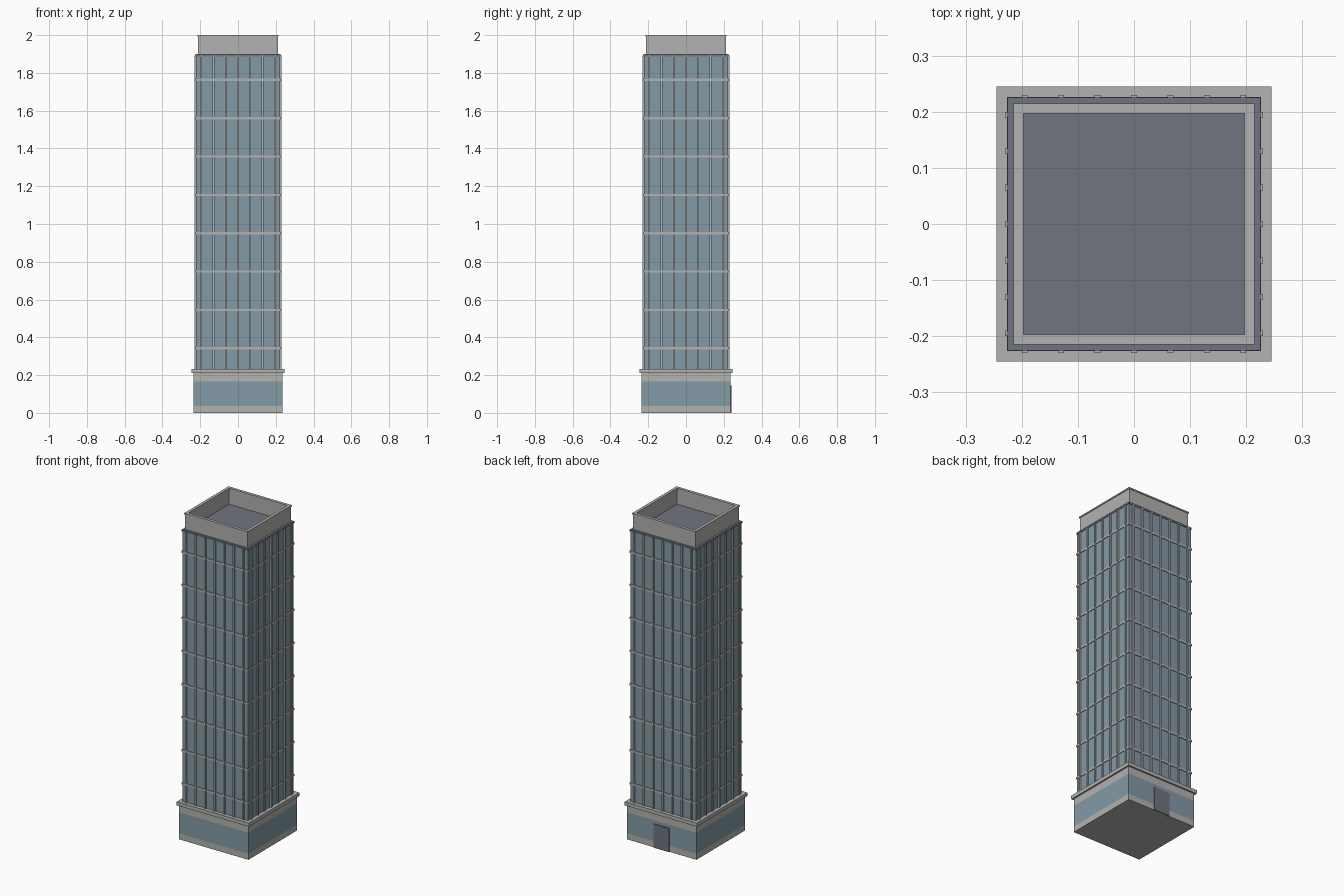
import bpy
import bmesh
from math import pi
from mathutils import Matrix, Vector

cube = bpy.data.objects.get("Cube")
if cube:
    bpy.data.objects.remove(cube, do_unlink=True)


def srgb(value):
    c = value / 255
    return c / 12.92 if c <= 0.04045 else ((c + 0.055) / 1.055) ** 2.4


def material(name, *rgb):
    colour = (*[srgb(v) for v in rgb], 1)
    mat = bpy.data.materials.new(name)
    mat.use_nodes = True
    mat.diffuse_color = colour
    bsdf = mat.node_tree.nodes["Principled BSDF"]
    bsdf.inputs["Base Color"].default_value = colour
    bsdf.inputs["Roughness"].default_value = 0.8
    return mat


stone = material("pale stone", 178, 178, 176)
glass = material("blue grey glass", 132, 154, 166)
slate = material("dark slate", 113, 116, 128)


def add_box(bm, low, high):
    low, high = Vector(low), Vector(high)
    place = Matrix.Translation((low + high) / 2) @ Matrix.Diagonal((*(high - low), 1))
    return bmesh.ops.create_cube(bm, size=1, matrix=place)["verts"]


def finish(bm, name, mat):
    mesh = bpy.data.meshes.new(name)
    bm.to_mesh(mesh)
    bm.free()
    mesh.materials.append(mat)
    obj = bpy.data.objects.new(name, mesh)
    bpy.context.collection.objects.link(obj)
    return obj


def block(name, half, z0, z1, mat):
    bm = bmesh.new()
    add_box(bm, (-half, -half, z0), (half, half, z1))
    return finish(bm, name, mat)


def square_ring(name, outer, inner, z0, z1, mat):
    """Square frame: the top face is inset and the middle is opened."""
    bm = bmesh.new()
    rings = []
    for half, z in ((outer, z0), (outer, z1), (inner, z1), (inner, z0)):
        rings.append([bm.verts.new((sx * half, sy * half, z))
                      for sx, sy in ((-1, -1), (1, -1), (1, 1), (-1, 1))])
    for a, b in zip(rings, rings[1:] + rings[:1]):
        for i in range(4):
            j = (i + 1) % 4
            bm.faces.new((a[i], a[j], b[j], b[i]))
    return finish(bm, name, mat)


# Ground floor: plinth, glazing, fascia and projecting ledge
BASE = 0.235
block("plinth", BASE, 0, 0.037, stone)
block("lobby_glazing", BASE, 0.037, 0.166, glass)
block("fascia", BASE, 0.166, 0.21, stone)
block("ledge", 0.245, 0.21, 0.232, stone)

# Rear entrance door
bm = bmesh.new()
add_box(bm, (-0.053, BASE - 0.01, 0), (0.053, BASE + 0.005, 0.145))
finish(bm, "rear_door", slate)

# Glass tower and roof slab
TOWER = 0.222
block("tower_glass", TOWER, 0.232, 1.888, glass)
block("roof_slab", 0.225, 1.888, 1.9, slate)

# Horizontal bands at every storey group
for i in range(8):
    z = 0.342 + i * 0.203
    square_ring(f"floor_band_{i + 1}", 0.226, 0.21, z - 0.006, z + 0.006, stone)

# Vertical mullions, repeated around the four sides
bm = bmesh.new()
for side in range(4):
    turn = Matrix.Rotation(side * pi / 2, 3, "Z")
    for i in range(-3, 4):
        x = i * 0.065
        verts = add_box(bm, (x - 0.005, -0.23, 0.232), (x + 0.005, -0.215, 1.893))
        bmesh.ops.rotate(bm, verts=verts, matrix=turn)
finish(bm, "mullions", stone)

# Rooftop parapet with a thin coping
square_ring("parapet", 0.211, 0.2, 1.9, 1.992, stone)
square_ring("parapet_coping", 0.215, 0.197, 1.992, 2.0, stone)
